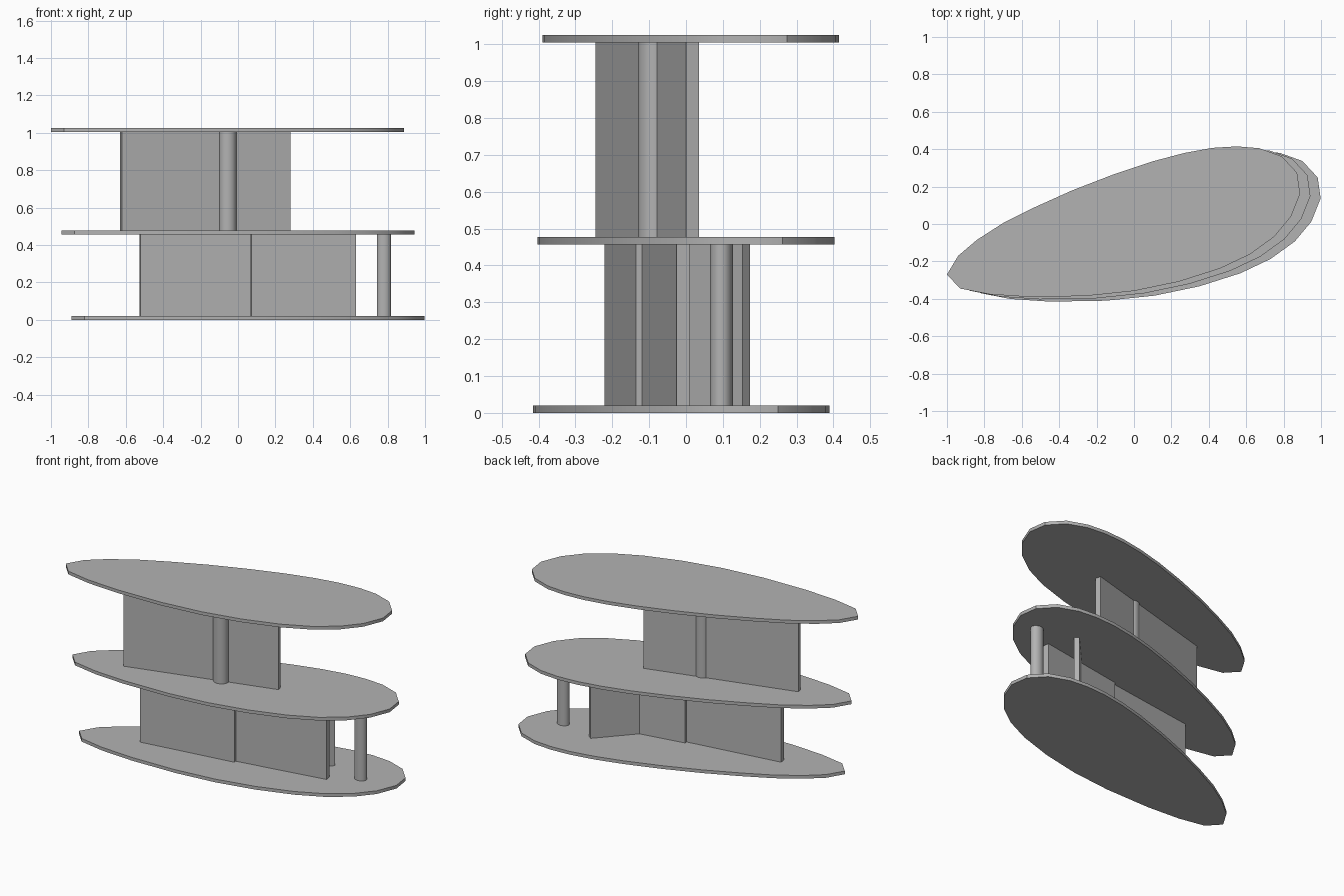
import bpy, bmesh, math
from mathutils import Vector

cube = bpy.data.objects.get("Cube")
if cube:
    bpy.data.objects.remove(cube, do_unlink=True)

grey = bpy.data.materials.new("light_grey")
grey.use_nodes = True
colour = (0.45, 0.45, 0.45, 1)
grey.diffuse_color = colour
grey.node_tree.nodes["Principled BSDF"].inputs["Base Color"].default_value = colour

# Shared heights
SLAB = 0.02
BASE, MIDDLE, TOP = 0.0, 0.457, 1.005


def prism(name, outline, z0, z1, smooth=False):
    """Extrude a counter-clockwise outline between two heights."""
    bm = bmesh.new()
    face = bm.faces.new([bm.verts.new((x, y, z0)) for x, y in outline])
    up = bmesh.ops.extrude_face_region(bm, geom=[face])
    verts = [v for v in up["geom"] if isinstance(v, bmesh.types.BMVert)]
    bmesh.ops.translate(bm, verts=verts, vec=(0, 0, z1 - z0))
    bmesh.ops.recalc_face_normals(bm, faces=bm.faces)
    mesh = bpy.data.meshes.new(name)
    bm.to_mesh(mesh)
    bm.free()
    mesh.materials.append(grey)
    obj = bpy.data.objects.new(name, mesh)
    bpy.context.collection.objects.link(obj)
    if smooth:
        bpy.ops.object.select_all(action="DESELECT")
        obj.select_set(True)
        bpy.context.view_layer.objects.active = obj
        bpy.ops.object.shade_smooth_by_angle(angle=math.radians(30))
    return obj


def wall(name, start, end, z0, z1, thickness=0.036):
    a, b = Vector(start), Vector(end)
    side = (b - a).orthogonal().normalized() * thickness / 2
    prism(name, [a + side, a - side, b - side, b + side], z0, z1)


def column(name, x, y, rx, ry, z0, z1, sides=32):
    turns = [2 * math.pi * i / sides for i in range(sides)]
    prism(name, [(x + rx * math.cos(t), y + ry * math.sin(t)) for t in turns],
          z0, z1, True)


# Tilted oval slab, blunter at one end
oval = [(-1, -.27), (-.93, -.345), (-.77, -.376), (-.56, -.39), (-.26, -.385),
        (0, -.358), (.24, -.308), (.46, -.238), (.62, -.162), (.75, -.068),
        (.839, .039), (.888, .162), (.872, .274), (.79, .362), (.67, .405),
        (.55, .415), (.42, .407), (.27, .38), (.1, .335), (-.11, .265),
        (-.33, .18), (-.53, .09), (-.7, .005), (-.84, -.085), (-.94, -.17)]

# Three slabs, each level shifted a little
for name, z, level in (("base_slab", BASE, 2), ("middle_slab", MIDDLE, 1),
                       ("roof_slab", TOP, 0)):
    shifted = [(x + 0.055 * level, y - 0.0125 * level) for x, y in oval]
    prism(name, shifted, z, z + SLAB, True)

# Lower level: two offset walls, a diagonal wall and a column
low = (BASE + SLAB, MIDDLE)
wall("lower_left_wall", (-.525, -.203), (.068, -.118), *low)
wall("lower_right_wall", (.068, -.102), (.627, -.008), *low)
wall("lower_diagonal_wall", (.35, -.055), (.55, .163), *low, thickness=.03)
column("lower_column", .78, .096, .038, .031, *low)

# Upper level: one long wall with a column through it
high = (MIDDLE + SLAB, TOP)
wall("upper_wall", (-.625, -.228), (.275, .018), *high)
column("upper_column", -.055, -.087, .046, .043, *high)
